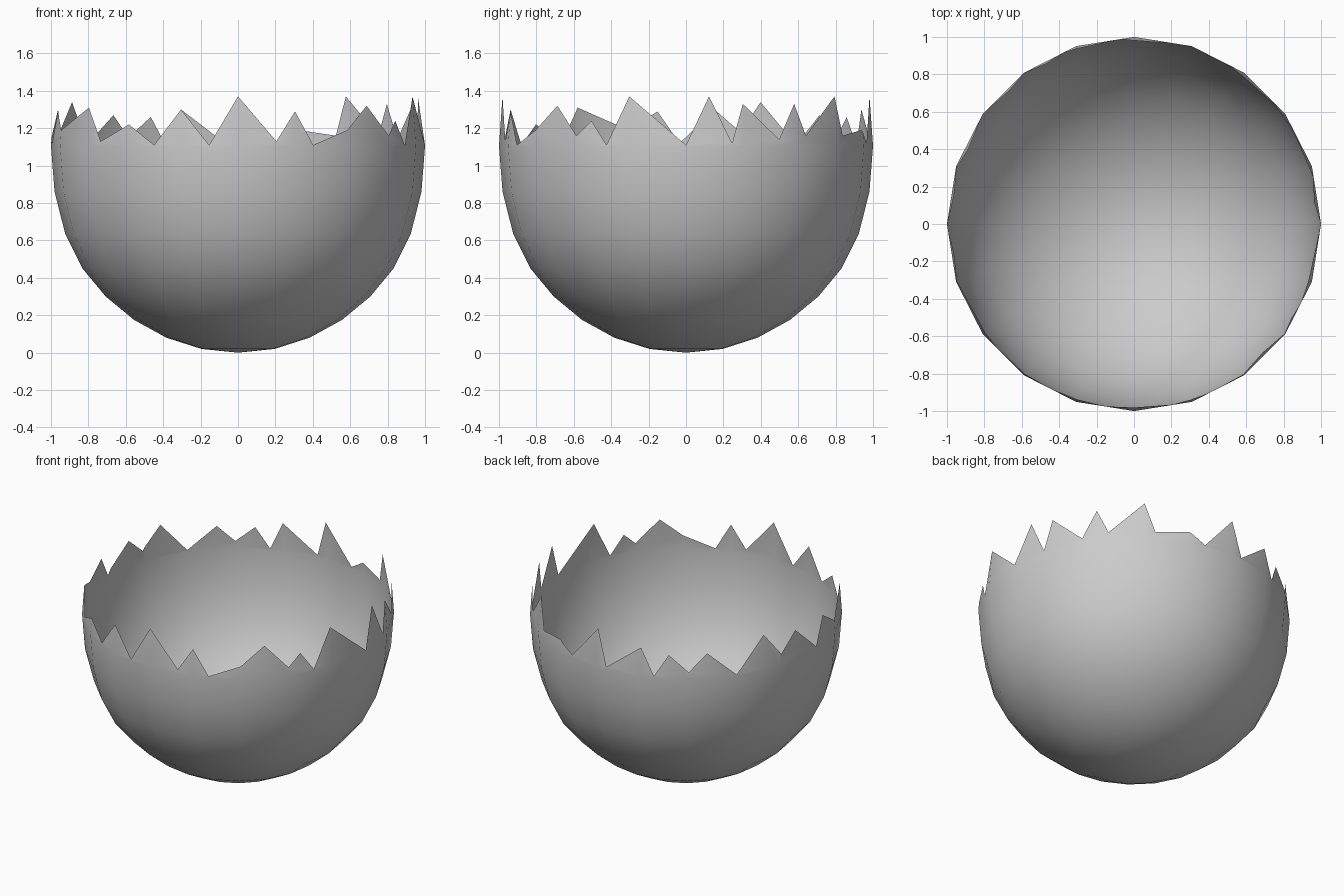
import bpy
import bmesh
from math import sin, cos, pi, radians

default_cube = bpy.data.objects.get("Cube")
if default_cube:
    bpy.data.objects.remove(default_cube, do_unlink=True)

SIDES = 20
STEP = 360 / SIDES
RINGS = 16
# Heights of the latitude rings above the bottom pole, up to the widest ring
RING_HEIGHTS = [0.02, 0.08, 0.175, 0.30, 0.45, 0.635, 0.86, 1.105]
WIDEST, TIP = RING_HEIGHTS[-1], 1.375

# Broken rim: (angle in degrees, height in hundredths)
RIM = [
    (0, 111), (7.3, 137), (14.4, 112), (18, 133), (30.3, 114), (36, 133),
    (40.5, 116), (54, 137), (58, 116), (71, 119), (77.5, 112), (90, 137),
    (94, 112), (108, 130), (113, 111), (118.5, 126), (126, 115), (133, 127),
    (144, 111), (155.8, 134), (163, 118), (171, 130), (182, 112), (189, 129),
    (198, 119), (216, 131), (222, 113), (234, 122), (243, 111), (252, 130),
    (261, 111), (270, 137), (282, 113), (288, 129), (294, 111), (306, 119),
    (315, 132), (324, 116), (329, 124), (334.5, 111), (342, 137), (360, 111),
]


def rim_height(angle):
    """Height of the broken edge at an angle, straight between its points."""
    for (a, low), (b, high) in zip(RIM, RIM[1:]):
        if a <= angle <= b:
            return (low + (high - low) * (angle - a) / (b - a)) / 100


def rim_point(angle):
    """Point of the broken edge on the flat side of the faceted wall."""
    middle = (angle // STEP + 0.5) * STEP
    chord = cos(radians(STEP / 2)) / cos(radians(angle - middle))
    z = rim_height(angle)
    taper = (z - WIDEST) / (TIP - WIDEST)
    radius = chord * (1 - taper * (1 - cos(pi / RINGS)))
    return radius * cos(radians(angle)), radius * sin(radians(angle)), z


bm = bmesh.new()

# Rounded bowl from the bottom pole to the widest ring
pole = bm.verts.new((0, 0, 0))
rings = []
for level, z in enumerate(RING_HEIGHTS, start=1):
    radius = sin(level * pi / RINGS)
    rings.append([bm.verts.new((radius * cos(radians(i * STEP)),
                                radius * sin(radians(i * STEP)), z))
                  for i in range(SIDES)])
for i in range(SIDES):
    j = (i + 1) % SIDES
    bm.faces.new((pole, rings[0][j], rings[0][i]))
    for lower, upper in zip(rings, rings[1:]):
        bm.faces.new((lower[i], lower[j], upper[j], upper[i]))

# Jagged band above the widest ring, one face per side
corners = [i * STEP for i in range(SIDES)]
angles = sorted(set(corners + [a for a, height in RIM[:-1]]))
edge = {a: bm.verts.new(rim_point(a)) for a in angles}
for i, start in enumerate(corners):
    j = (i + 1) % SIDES
    inner = [edge[a] for a in angles if start < a < start + STEP]
    top = [edge[start]] + inner + [edge[corners[j]]]
    bm.faces.new([rings[-1][i], rings[-1][j]] + top[::-1])

for face in bm.faces:
    face.smooth = True
mesh = bpy.data.meshes.new("broken_shell")
bm.to_mesh(mesh)
bm.free()
shell = bpy.data.objects.new("broken_shell", mesh)
bpy.context.collection.objects.link(shell)

# Plain pale grey
grey = bpy.data.materials.new("pale_grey")
grey.use_nodes = True
colour = (0.6, 0.6, 0.6, 1)
grey.diffuse_color = colour
grey.node_tree.nodes["Principled BSDF"].inputs["Base Color"].default_value = colour
mesh.materials.append(grey)
